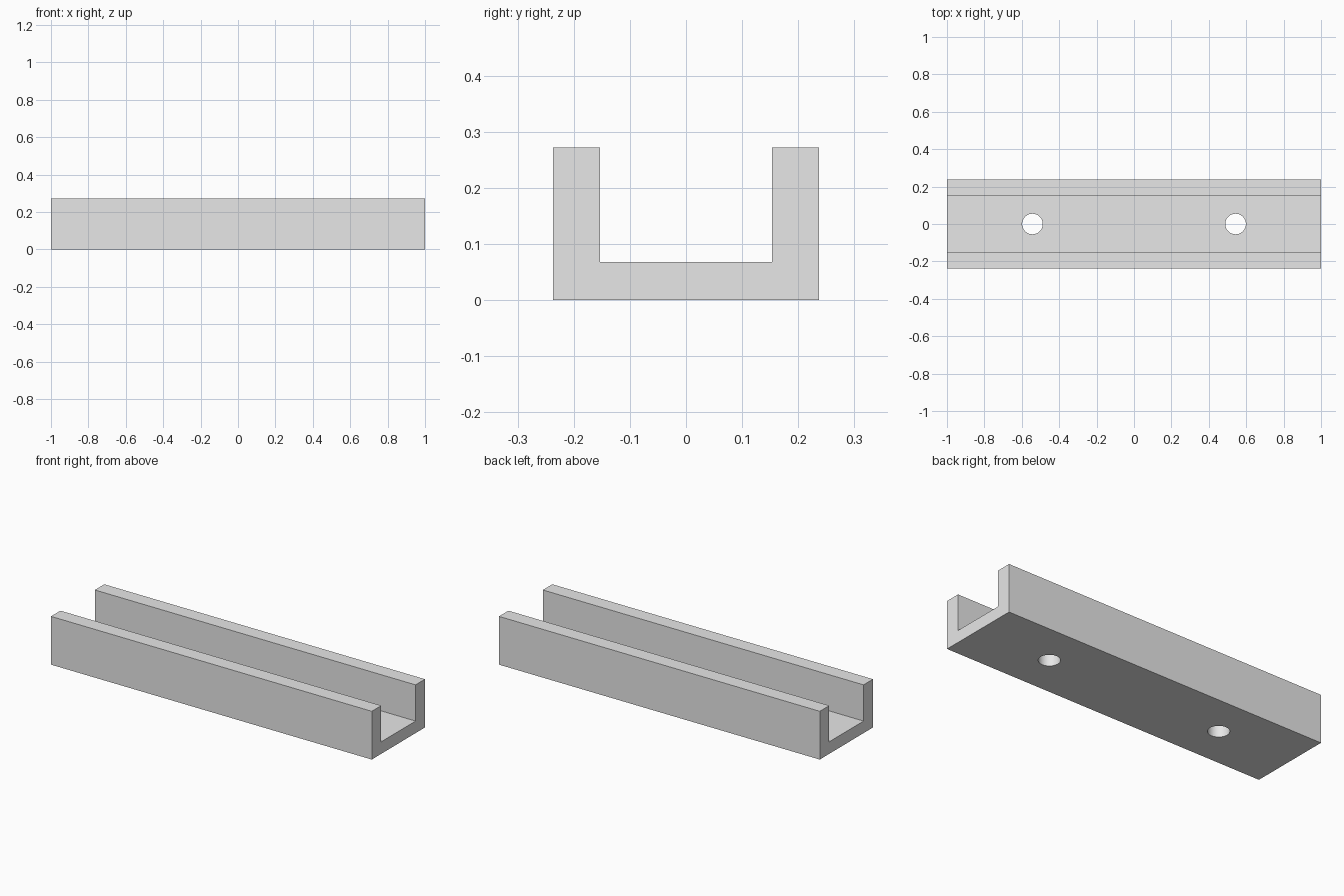
import bpy
import bmesh
import math

cube = bpy.data.objects.get("Cube")
if cube:
    bpy.data.objects.remove(cube, do_unlink=True)

HALF_LENGTH = 1.0
HALF_WIDTH = 0.237
INNER = 0.153
HEIGHT = 0.272
FLOOR = 0.068
HOLE_X = 0.543
HOLE_RADIUS = 0.055

grey = bpy.data.materials.new("light_grey")
grey.use_nodes = True
colour = (0.8, 0.8, 0.8, 1.0)
grey.diffuse_color = colour
grey.node_tree.nodes["Principled BSDF"].inputs["Base Color"].default_value = colour

# U-shaped channel: half profile mirrored across y, extruded along x
half = [(HALF_WIDTH, 0), (HALF_WIDTH, HEIGHT), (INNER, HEIGHT), (INNER, FLOOR)]
profile = half + [(-y, z) for y, z in reversed(half)]
bm = bmesh.new()
face = bm.faces.new([bm.verts.new((-HALF_LENGTH, y, z)) for y, z in profile])
extruded = bmesh.ops.extrude_face_region(bm, geom=[face])["geom"]
moved = [v for v in extruded if isinstance(v, bmesh.types.BMVert)]
bmesh.ops.translate(bm, verts=moved, vec=(2 * HALF_LENGTH, 0, 0))
bmesh.ops.recalc_face_normals(bm, faces=bm.faces[:])
mesh = bpy.data.meshes.new("channel")
bm.to_mesh(mesh)
bm.free()
mesh.materials.append(grey)
channel = bpy.data.objects.new("channel", mesh)
bpy.context.collection.objects.link(channel)

# Round mounting holes through the floor
for side, x in (("left", HOLE_X), ("right", -HOLE_X)):
    bpy.ops.mesh.primitive_cylinder_add(vertices=48, radius=HOLE_RADIUS, depth=0.2,
                                        location=(x, 0, FLOOR / 2))
    cutter = bpy.context.object
    cutter.name = f"hole_cutter_{side}"
    cutter.data.materials.append(grey)
    cut = channel.modifiers.new(f"mounting_hole_{side}", "BOOLEAN")
    cut.operation = "DIFFERENCE"
    cut.solver = "EXACT"
    cut.object = cutter
    bpy.context.view_layer.objects.active = channel
    bpy.ops.object.modifier_apply(modifier=cut.name)
    bpy.data.objects.remove(cutter, do_unlink=True)

# Smooth hole walls, crisp channel edges
bpy.ops.object.select_all(action="DESELECT")
channel.select_set(True)
bpy.context.view_layer.objects.active = channel
bpy.ops.object.shade_smooth_by_angle(angle=math.radians(30))
